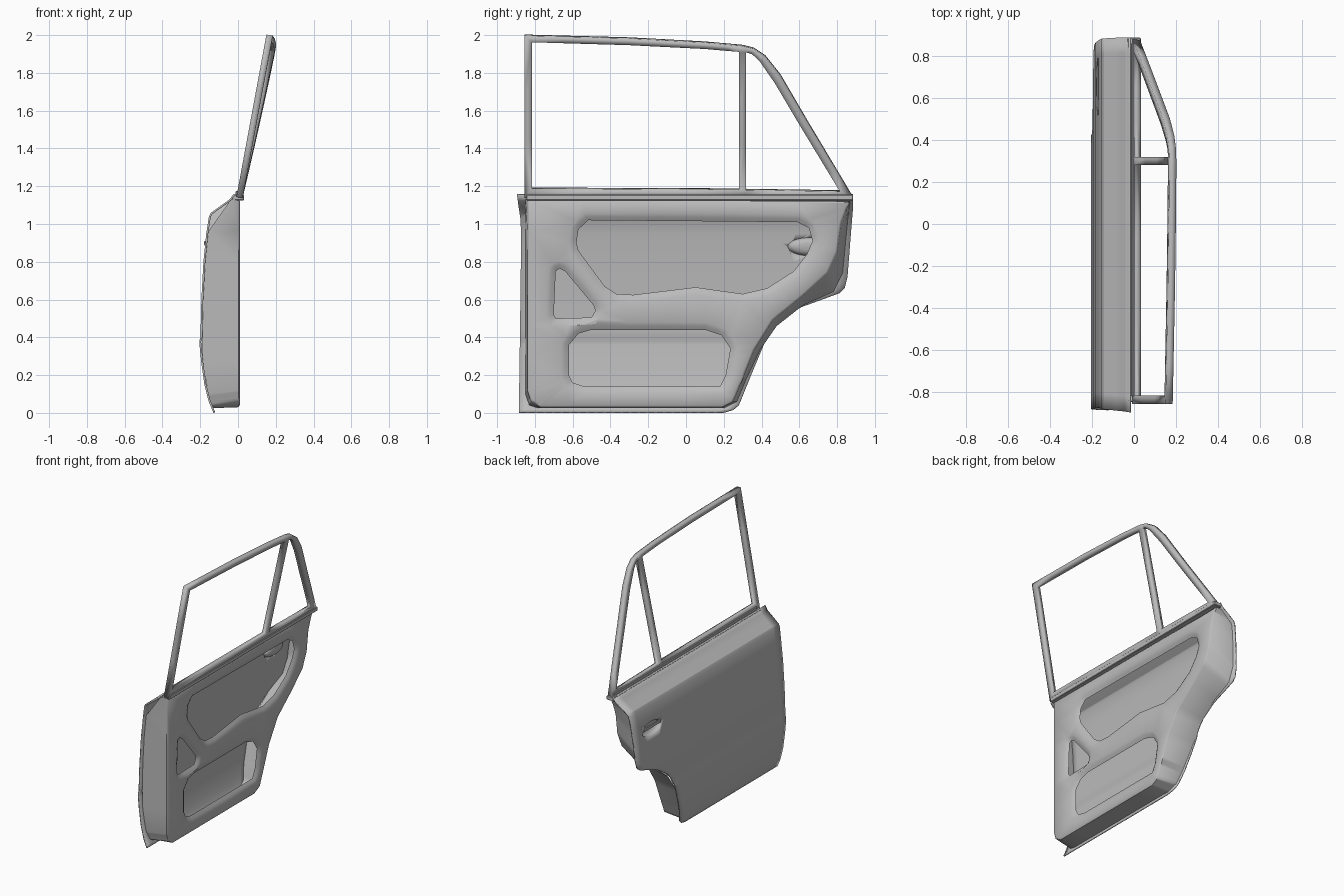
import bpy, bmesh, math
from mathutils import Vector

cube = bpy.data.objects.get("Cube")
if cube:
    bpy.data.objects.remove(cube, do_unlink=True)

GREY = (0.5, 0.5, 0.5, 1.0)
metal = bpy.data.materials.new("grey_metal")
metal.use_nodes = True
metal.diffuse_color = GREY
metal.node_tree.nodes["Principled BSDF"].inputs["Base Color"].default_value = GREY


def finish(bm, name, angle=30):
    mesh = bpy.data.meshes.new(name)
    bm.to_mesh(mesh)
    bm.free()
    obj = bpy.data.objects.new(name, mesh)
    bpy.context.collection.objects.link(obj)
    mesh.materials.append(metal)
    bpy.ops.object.select_all(action='DESELECT')
    obj.select_set(True)
    bpy.context.view_layer.objects.active = obj
    bpy.ops.object.shade_smooth_by_angle(angle=math.radians(angle))
    return obj


def apply_modifier(obj, kind, **settings):
    bpy.context.view_layer.objects.active = obj
    mod = obj.modifiers.new(kind.title(), kind)
    for key, value in settings.items():
        setattr(mod, key, value)
    bpy.ops.object.modifier_apply(modifier=mod.name)


def interp(table, t):
    """Straight-line lookup in a list of (key, value) pairs."""
    for (a, va), (b, vb) in zip(table, table[1:]):
        if t <= b:
            return va + (vb - va) * max(0, t - a) / (b - a)
    return table[-1][1]


def densify(points, n):
    out = []
    for p, q in zip(points, points[1:] + points[:1]):
        for i in range(n):
            out.append(Vector(p).lerp(Vector(q), i / n))
    return out


def grow(points, d):
    """Push a closed (y, z) outline outward by d."""
    pts = [Vector(p) for p in points]
    n = len(pts)
    area = sum(pts[i - 1].cross(pts[i]) for i in range(n))
    sign = 1 if area > 0 else -1
    out = []
    for i, p in enumerate(pts):
        a, b = (p - pts[i - 1]).normalized(), (pts[(i + 1) % n] - p).normalized()
        t = (a + b).normalized()
        out.append(p + Vector((t.y, -t.x)) * d * sign)
    return out


def add_loop(bm, points, x):
    return [bm.verts.new((x, p[0], p[1])) for p in points]


def bridge(bm, a, b):
    for i in range(len(a)):
        bm.faces.new((a[i - 1], a[i], b[i], b[i - 1]))


def fill(bm, loops):
    pairs = [(lp[i - 1], lp[i]) for lp in loops for i in range(len(lp))]
    edges = [bm.edges.get(pair) or bm.edges.new(pair) for pair in pairs]
    bmesh.ops.triangle_fill(bm, use_beauty=True, edges=edges, normal=(1, 0, 0))


def box(name, lo, hi, bevel=0.004):
    bm = bmesh.new()
    bmesh.ops.create_cube(bm, size=1)
    for v in bm.verts:
        v.co = [l + (h - l) * (c + 0.5) for l, h, c in zip(lo, hi, v.co)]
    bmesh.ops.bevel(bm, geom=bm.edges[:], offset=bevel, segments=1, affect='EDGES')
    return finish(bm, name)


# Outer skin: side profile (z, x) and front and rear edges (z, y)
PROFILE = [(0, -.13), (.06, -.155), (.15, -.178), (.27, -.195), (.36, -.204), (.38, -.205),
           (.40, -.199), (.6, -.194), (.8, -.183), (.95, -.168), (1.04, -.154),
           (1.06, -.143), (1.13, -.045), (1.16, -.022)]
FRONT = [(0, -.885), (.5, -.878), (1.0, -.872), (1.16, -.895)]
REAR = [(0, .2), (.015, .25), (.04, .28), (.2, .345), (.38, .42), (.44, .455), (.49, .5),
        (.56, .61), (.6, .72), (.635, .815), (.66, .84), (.72, .855), (1.1, .885), (1.16, .885)]


def skin_x(z):
    return interp(PROFILE, z)


levels = sorted({z for z, _ in PROFILE + REAR} | {.1, .32, .7, .9})
COLS = 24
bm = bmesh.new()
rows = []
for z in levels:
    y0, y1 = interp(FRONT, z), interp(REAR, z)
    rows.append([bm.verts.new((skin_x(z), y0 + (y1 - y0) * i / COLS, z)) for i in range(COLS + 1)])
for low, high in zip(rows, rows[1:]):
    for i in range(COLS):
        bm.faces.new((low[i], high[i], high[i + 1], low[i + 1]))
skin = finish(bm, "outer_skin", 25)
apply_modifier(skin, 'SOLIDIFY', thickness=0.01, offset=-1)

# Handle recess: an oval opening with a shallow cup and a pull behind it
HY, HZ = .65, .88
HX = skin_x(HZ)
oval = [(HY + .11 * math.cos(t), HZ + .048 * math.sin(t))
        for t in (math.tau * i / 32 for i in range(32))]
bm = bmesh.new()
ends = [add_loop(bm, oval, HX + dx) for dx in (-.05, .05)]
bridge(bm, *ends)
for loop in ends:
    bm.faces.new(loop)
bmesh.ops.recalc_face_normals(bm, faces=bm.faces[:])
cutter = finish(bm, "handle_cutter")
apply_modifier(skin, 'BOOLEAN', object=cutter, operation='DIFFERENCE', solver='EXACT')
bpy.data.objects.remove(cutter, do_unlink=True)

bm = bmesh.new()
cup = []
for size, depth in ((1, .003), (.93, .018), (.75, .03), (.4, .036)):
    cup.append([bm.verts.new((skin_x(HZ + (z - HZ) * size) + depth, HY + (y - HY) * size,
                              HZ + (z - HZ) * size)) for y, z in oval])
for a, b in zip(cup, cup[1:]):
    bridge(bm, a, b)
bm.faces.new(cup[-1])
bmesh.ops.recalc_face_normals(bm, faces=bm.faces[:])
finish(bm, "handle_cup", 60)
box("handle_pull", (HX - .004, HY - .1, HZ + .004), (HX + .008, HY + .1, HZ + .03))

# Inner panel: rim, openings with soft sunken borders, and the side walls
RIM = [(-.84, 1.13), (-.84, .12), (-.82, .06), (-.77, .03), (.19, .03), (.25, .06), (.3, .18),
       (.36, .33), (.46, .49), (.62, .62), (.75, .74), (.8, .85), (.82, 1), (.85, 1.08), (.87, 1.12)]
BASE = [(-.85, 1.13), (-.85, .1), (-.83, .04), (-.78, .025), (.2, .025), (.27, .06), (.32, .18),
        (.39, .33), (.48, .46), (.62, .57), (.78, .64), (.83, .74), (.845, .9), (.86, 1.06), (.87, 1.12)]
UPPER = [(-.58, .9), (-.57, .97), (-.52, 1.02), (.59, 1.01), (.65, .98), (.67, .91), (.64, .84),
         (.57, .75), (.43, .66), (.3, .63), (.05, .665), (-.28, .625), (-.37, .63), (-.43, .67), (-.57, .86)]
LOWER = [(-.62, .2), (-.62, .36), (-.57, .42), (-.5, .44), (.1, .44), (.19, .41), (.235, .34),
         (.21, .2), (.18, .14), (-.54, .14), (-.6, .16)]
SMALL = [(-.7, .52), (-.69, .75), (-.67, .765), (-.64, .75), (-.49, .57), (-.48, .54), (-.5, .505), (-.69, .5)]
PANEL_X = 0.01

bm = bmesh.new()
rim_pts = densify(RIM, 6)
rim = add_loop(bm, rim_pts, PANEL_X - .008)
face_edge = add_loop(bm, grow(rim_pts, -.012), PANEL_X)
base = [bm.verts.new((skin_x(p.y) + .008, p.x, p.y)) for p in densify(BASE, 6)]
bridge(bm, rim, face_edge)
bridge(bm, base, rim)
loops = [face_edge]
for hole in (UPPER, LOWER, SMALL):
    pts = densify(hole, 3)
    border = add_loop(bm, grow(pts, .04), PANEL_X)
    slope = add_loop(bm, grow(pts, .02), PANEL_X - .008)
    lip = add_loop(bm, pts, PANEL_X - .02)
    bridge(bm, border, slope)
    bridge(bm, slope, lip)
    loops.append(border)
fill(bm, loops)
bmesh.ops.recalc_face_normals(bm, faces=bm.faces[:])
finish(bm, "inner_panel", 50)

# Window frame: leaning outline with two openings
FRAME = [(-.855, 1.14), (-.855, 2), (-.3, 1.985), (.1, 1.963), (.3, 1.945), (.36, 1.93), (.42, 1.89),
         (.5, 1.79), (.64, 1.55), (.885, 1.14)]
MAIN = [(-.815, 1.19), (-.815, 1.965), (-.3, 1.95), (.1, 1.93), (.28, 1.915), (.28, 1.185)]
VENT = [(.318, 1.183), (.318, 1.912), (.35, 1.903), (.39, 1.865), (.47, 1.75), (.6, 1.53), (.815, 1.175)]
bm = bmesh.new()
fill(bm, [add_loop(bm, densify(o, 3), 0) for o in (FRAME, MAIN, VENT)])
bmesh.ops.recalc_face_normals(bm, faces=bm.faces[:])
for v in bm.verts:
    v.co.x = .01 + (v.co.z - 1.15) * (.185 + .03 * (v.co.y + .85))
frame = finish(bm, "window_frame")
apply_modifier(frame, 'SOLIDIFY', thickness=0.034, offset=0)

# Belt rails closing the gap between skin, panel and frame
box("belt_rail", (-.03, -.845, 1.125), (.033, .885, 1.155))
box("belt_seal", (-.012, -.82, 1.15), (.026, .86, 1.175))
